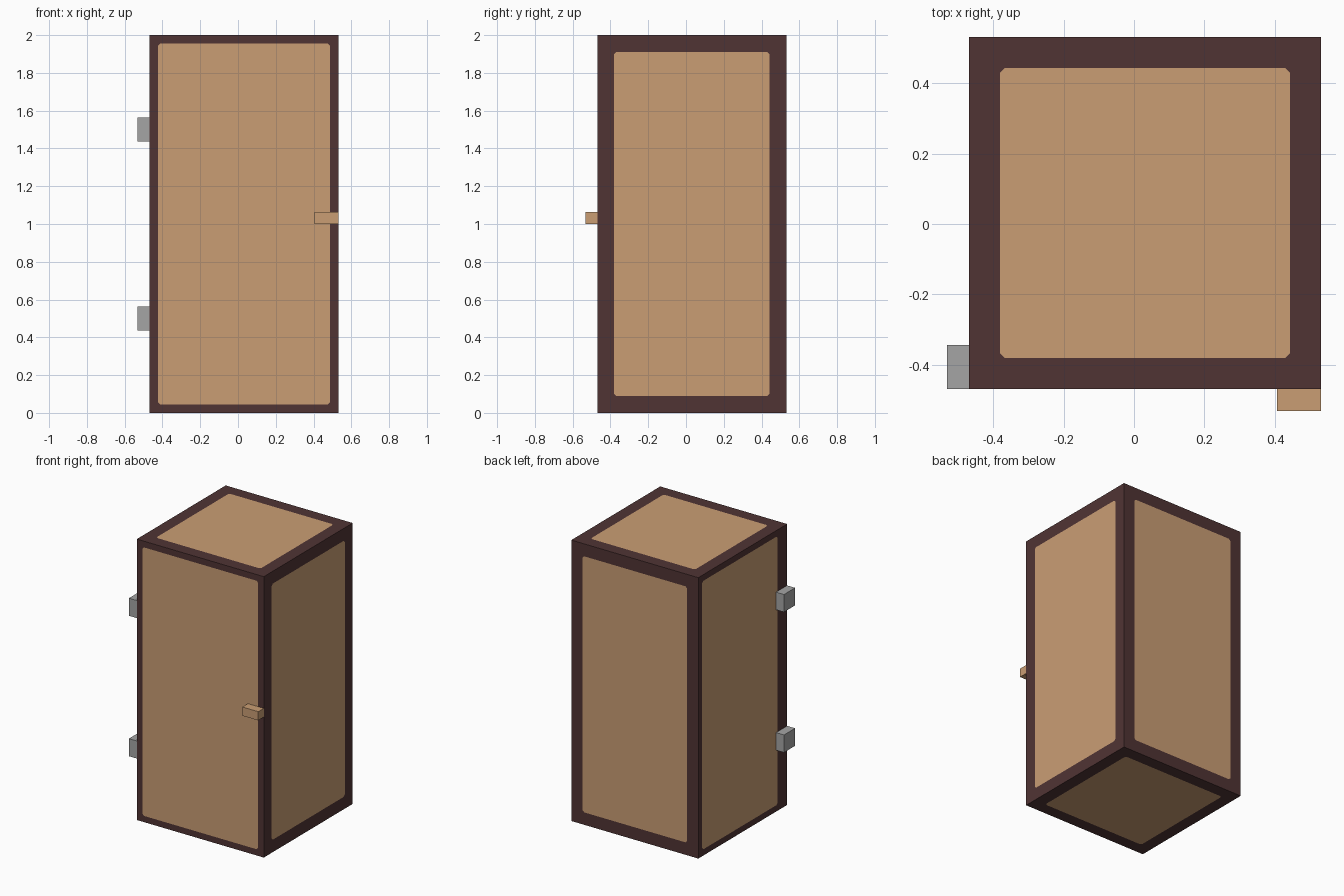
import bpy, bmesh
from mathutils import Vector

if "Cube" in bpy.data.objects:
    bpy.data.objects.remove(bpy.data.objects["Cube"])

U = 1 / 16                      # modelling unit
C = 0.03125                     # body centre offset in x and y


def srgb(r, g, b):
    def lin(v):
        v /= 255
        return v / 12.92 if v < 0.04045 else ((v + 0.055) / 1.055) ** 2.4
    return (lin(r), lin(g), lin(b), 1)


def material(name, rgb):
    m = bpy.data.materials.new(name)
    m.diffuse_color = srgb(*rgb)
    m.use_nodes = True
    m.node_tree.nodes["Principled BSDF"].inputs["Base Color"].default_value = m.diffuse_color
    return m


dark = material("dark_wood", (80, 52, 52))
tan = material("tan_wood", (202, 158, 116))
grey = material("grey_metal", (165, 165, 165))


def box_mesh(lo, hi):
    lo, hi = Vector(lo), Vector(hi)
    bm = bmesh.new()
    bmesh.ops.create_cube(bm, size=1)
    for v in bm.verts:
        v.co = Vector(((lo[i] + hi[i]) / 2 + v.co[i] * (hi[i] - lo[i]) for i in range(3)))
    return bm


def finish(bm, name, mats):
    me = bpy.data.meshes.new(name)
    bm.to_mesh(me)
    bm.free()
    for m in mats:
        me.materials.append(m)
    ob = bpy.data.objects.new(name, me)
    bpy.context.collection.objects.link(ob)


# Cabinet body: every side is a dark frame around an inset tan panel
bm = box_mesh((C - 0.5, C - 0.5, 0), (C + 0.5, C + 0.5, 2))
bm.normal_update()
panels = list(bm.faces)
for f in panels:
    n = f.normal.copy()
    narrow = n.y < -0.5 or n.x < -0.5          # front door and hinge side
    bmesh.ops.inset_individual(bm, faces=[f], thickness=U if narrow else 2 * U)
    f.material_index = 1
    if n.x < -0.5:                             # wider frame next to the hinges
        for v in f.verts:
            if v.co.y < C:
                v.co.y += U
# Clipped panel corners
corners = [v for f in panels for v in f.verts]
clipped = bmesh.ops.bevel(bm, geom=corners, offset=0.013, segments=1, affect='VERTICES')
for f in clipped["faces"]:
    if f.calc_area() < 0.01:
        f.material_index = 0
finish(bm, "cabinet_body", [dark, tan])

# Hinges on the left side
for name, z in (("lower_hinge", 7 * U), ("upper_hinge", 23 * U)):
    finish(box_mesh((C - 0.5 - U, C - 0.5, z), (C - 0.5, C - 0.5 + 2 * U, z + 2 * U)),
           name, [grey])

# Door handle on the front right edge
finish(box_mesh((C + 0.5 - 2 * U, C - 0.5 - U, 1), (C + 0.5, C - 0.5, 1 + U)),
       "door_handle", [tan])
